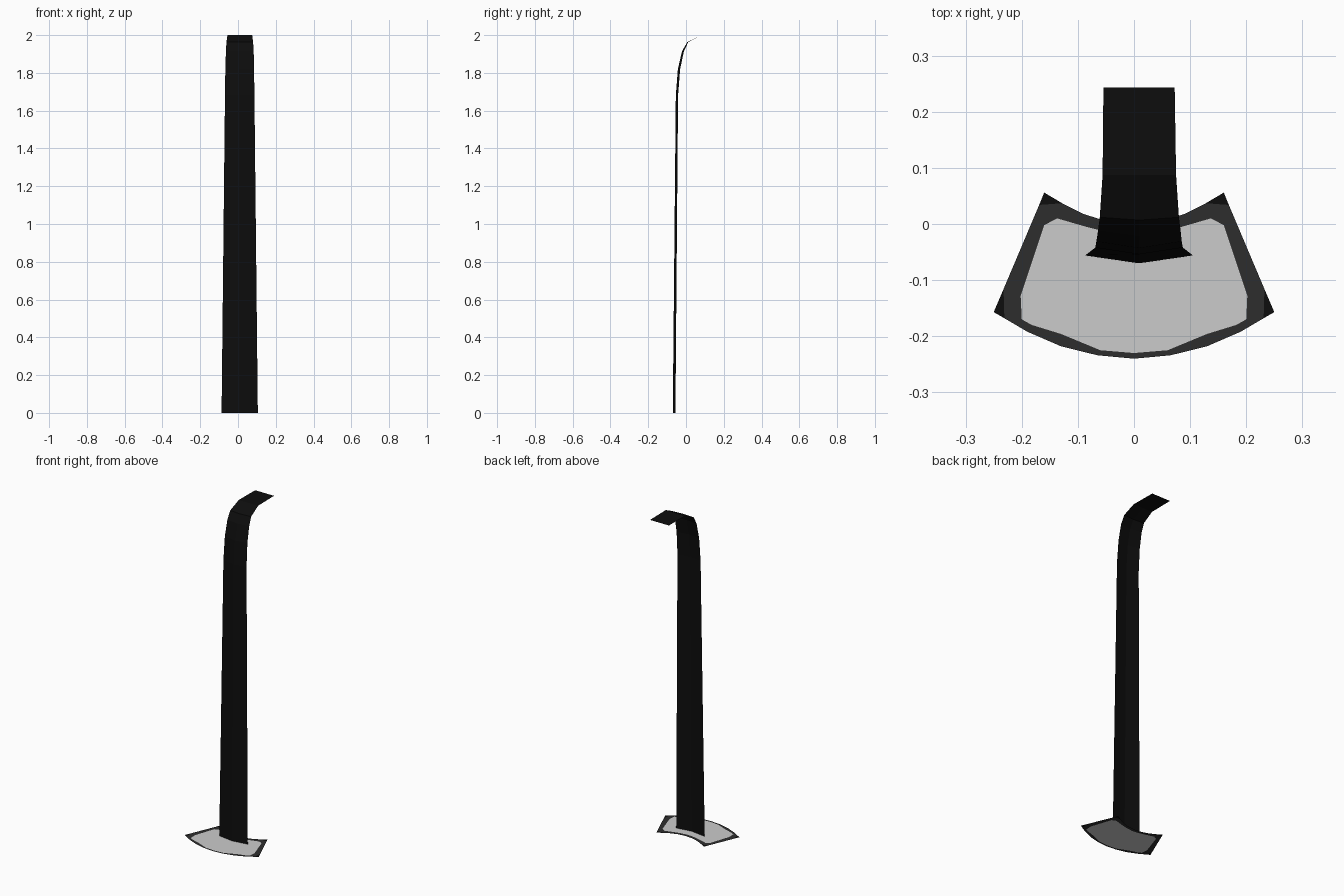
import bpy

if "Cube" in bpy.data.objects:
    bpy.data.objects.remove(bpy.data.objects["Cube"])

def mat(name, v):
    m = bpy.data.materials.new(name)
    m.diffuse_color = (v, v, v, 1)
    m.use_nodes = True
    m.node_tree.nodes["Principled BSDF"].inputs["Base Color"].default_value = m.diffuse_color
    return m

black = mat("black", 0.004)
dark = mat("dark grey", 0.027)
light = mat("light grey", 0.6)

def make(name, verts, faces, mats, ids=None):
    me = bpy.data.meshes.new(name)
    me.from_pydata(verts, [], faces)
    for m in mats:
        me.materials.append(m)
    if ids:
        for p, i in zip(me.polygons, ids):
            p.material_index = i
    ob = bpy.data.objects.new(name, me)
    bpy.context.collection.objects.link(ob)
    return ob

# Tall bent strip: shallow V section swept along rows of
# (edge y, z, left x, right x, depth of the V)
rows = [
    (-0.056, 0.0, -0.087, 0.105, 0.014),
    (-0.042, 1.68, -0.069, 0.087, 0.012),
    (-0.031, 1.82, -0.067, 0.085, 0.012),
    (-0.011, 1.915, -0.064, 0.083, 0.010),
    (0.012, 1.963, -0.061, 0.080, 0.005),
    (0.087, 2.0, -0.056, 0.075, 0.0),
    (0.243, 2.0, -0.0545, 0.0725, 0.0),
]
verts, faces = [], []
for y, z, l, r, d in rows:
    verts += [(l, y, z), ((l + r) / 2, y - d, z), (r, y, z)]
for i in range(len(rows) - 1):
    for j in range(2):
        a = 3 * i + j
        faces.append((a, a + 1, a + 4, a + 3))
make("bent_strip", verts, faces, [black])

# Flat fan-shaped base: right half outline, paired outer and inner points
outer = [(0, -.24), (.065, -.234), (.13, -.218), (.19, -.192), (.231, -.168),
         (.2325, -.116), (.169, .034), (.128, .037), (.09, .018), (.05, .005), (0, 0)]
inner = [(0, -.23), (.06, -.225), (.13, -.196), (.182, -.18), (.2, -.17),
         (.202, -.128), (.16, -.002), (.137, .01), (.085, -.005), (.045, -.015), (0, -.02)]
corners = [(.25, -.157), (.16, .056)]
n = len(outer)
verts = [(x, y, 0) for x, y in outer + inner + corners]
faces = [(i, i + 1, n + i + 1, n + i) for i in range(n - 1)]
ids = [0] * (n - 1)
# Dark corner tips
faces += [(4, 2 * n, 5), (6, 2 * n + 1, 7)]
ids += [1, 1]
# Light centre
faces.append(tuple(range(n, 2 * n)))
ids.append(2)
base = make("base_plate", verts, faces, [dark, black, light], ids)
mod = base.modifiers.new("mirror", 'MIRROR')
mod.use_axis = (True, False, False)
